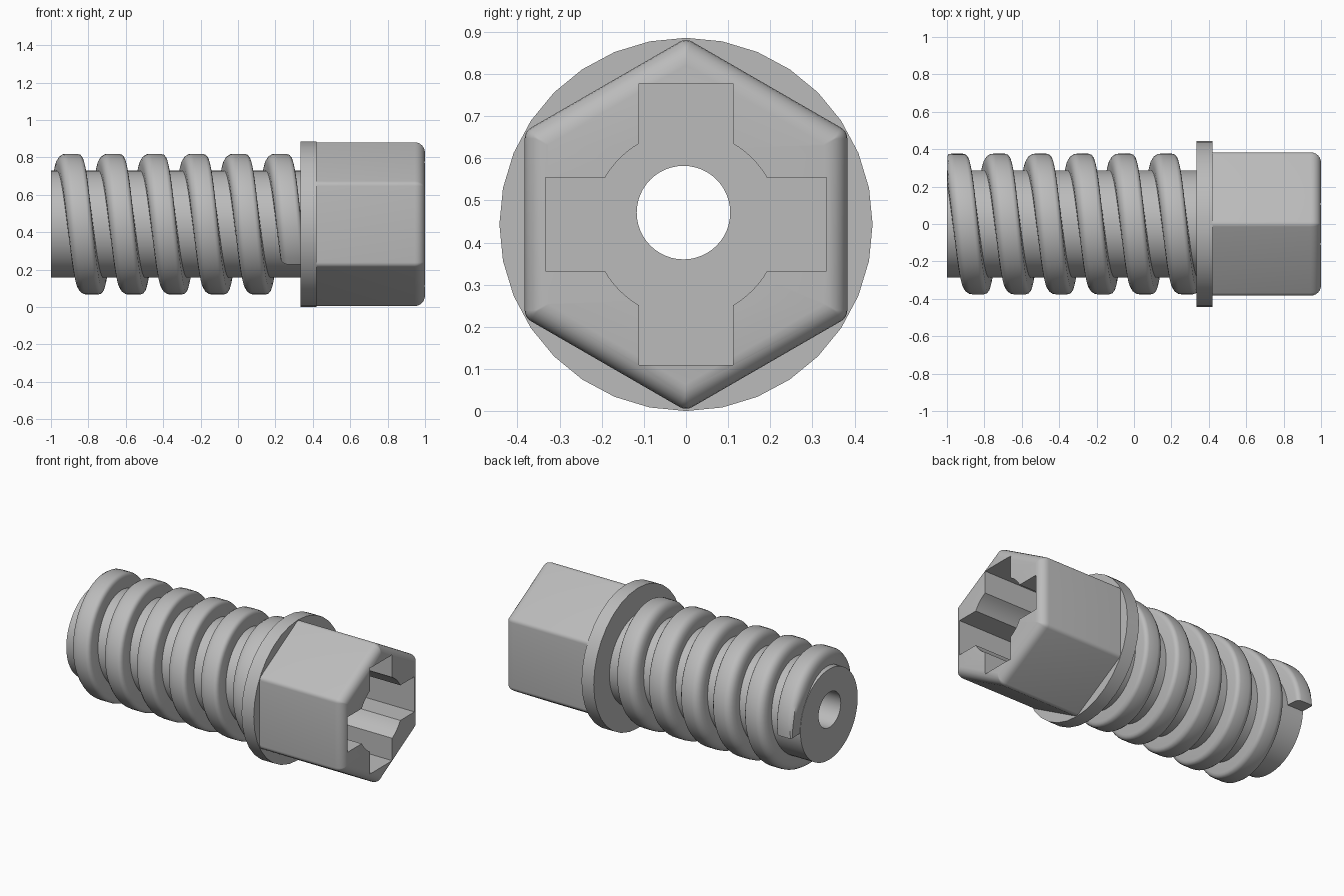
import bpy, bmesh, math
from mathutils import Vector

default = bpy.data.objects.get("Cube")
if default:
    bpy.data.objects.remove(default, do_unlink=True)

AXIS_Z = 0.443

grey = bpy.data.materials.new("plain_grey")
grey.use_nodes = True
colour = (0.5, 0.5, 0.5, 1)
grey.diffuse_color = colour
grey.node_tree.nodes["Principled BSDF"].inputs["Base Color"].default_value = colour


def loft(name, rings, smooth_angle=30):
    """Skin a list of equal point rings and cap both ends."""
    bm = bmesh.new()
    loops = [[bm.verts.new(p) for p in ring] for ring in rings]
    n = len(loops[0])
    for a, b in zip(loops, loops[1:]):
        for i in range(n):
            j = (i + 1) % n
            bm.faces.new((a[i], a[j], b[j], b[i]))
    bm.faces.new(loops[0])
    bm.faces.new(loops[-1])
    bmesh.ops.recalc_face_normals(bm, faces=bm.faces)
    mesh = bpy.data.meshes.new(name)
    bm.to_mesh(mesh)
    bm.free()
    mesh.materials.append(grey)
    obj = bpy.data.objects.new(name, mesh)
    bpy.context.collection.objects.link(obj)
    shade(obj, smooth_angle)
    return obj


def shade(obj, angle=30):
    bpy.ops.object.select_all(action='DESELECT')
    obj.select_set(True)
    bpy.context.view_layer.objects.active = obj
    bpy.ops.object.shade_smooth_by_angle(angle=math.radians(angle))


def place(x, outline):
    return [Vector((x, y, z + AXIS_Z)) for y, z in outline]


def circle(radius, count, cy=0, cz=0):
    steps = [math.tau * i / count for i in range(count)]
    return [(cy + radius * math.cos(t), cz + radius * math.sin(t)) for t in steps]


def hexagon(apothem, corner):
    """Hexagon with a point at the top and rounded corners."""
    pts = []
    reach = (apothem - corner) / math.cos(math.pi / 6)
    for k in range(6):
        mid = math.pi / 6 + k * math.pi / 3
        for s in range(5):
            t = mid + math.radians(-30 + 15 * s)
            pts.append((reach * math.cos(mid) + corner * math.cos(t),
                        reach * math.sin(mid) + corner * math.sin(t)))
    return pts


def cross(half_width, reach, radius):
    """Four square arms joined by arcs of a central circle."""
    pts = []
    a0 = math.asin(half_width / radius)
    for k in range(4):
        c, s = math.cos(k * math.pi / 2), math.sin(k * math.pi / 2)
        arm = [(reach, -half_width), (reach, half_width)]
        for i in range(7):
            t = a0 + (math.pi / 2 - 2 * a0) * i / 6
            arm.append((radius * math.cos(t), radius * math.sin(t)))
        pts += [(y * c - z * s, y * s + z * c) for y, z in arm]
    return pts


def cut(obj, cutter):
    mod = obj.modifiers.new("cut", 'BOOLEAN')
    mod.operation = 'DIFFERENCE'
    mod.solver = 'EXACT'
    mod.object = cutter
    bpy.ops.object.select_all(action='DESELECT')
    obj.select_set(True)
    bpy.context.view_layer.objects.active = obj
    bpy.ops.object.modifier_apply(modifier=mod.name)
    shade(obj)


# Threaded shank core and round collar
shank = loft("shank_core", [place(x, circle(0.286, 64)) for x in (-1, 0.36)])
collar = loft("collar", [place(x, circle(0.443, 32)) for x in (0.335, 0.42)])

# Hexagonal head with a rounded outer rim
FILLET = 0.055
rings = [place(0.415, hexagon(0.383, 0.03))]
for i in range(7):
    t = math.pi / 2 * i / 6
    inset = FILLET * (1 - math.cos(t))
    x = 1 - FILLET + FILLET * math.sin(t)
    rings.append(place(x, hexagon(0.383 - inset, max(0.03 - inset, 0.004))))
head = loft("hex_head", rings)

# Helical thread: offset along the axis and radius of its cross-section
profile = [(-0.07, 0.26), (-0.068, 0.32), (-0.063, 0.345), (-0.052, 0.363),
           (-0.035, 0.374), (-0.02, 0.376), (0.042, 0.376), (0.055, 0.372),
           (0.063, 0.362), (0.066, 0.35), (0.07, 0.26)]
PITCH = 0.2235
START, END, STEP = -92, 5 * 360 + 125, 6
count = round((END - START) / STEP)
rings = []
for i in range(count + 1):
    turn = math.radians(START + (END - START) * i / count)
    centre = -0.9 + PITCH * turn / math.tau
    rings.append([Vector((max(centre + dx, -0.998), -r * math.sin(turn),
                          AXIS_Z + r * math.cos(turn))) for dx, r in profile])
loft("thread", rings, 35)

# Cross socket in the head and bore through the whole length
socket = loft("socket_cutter", [place(x, cross(0.111, 0.334, 0.222)) for x in (0.45, 1.1)])
bore = loft("bore_cutter", [place(x, circle(0.111, 48, -0.006, 0.028)) for x in (-1.1, 1.1)])
cut(head, socket)
for part in (shank, collar, head):
    cut(part, bore)
for cutter in (socket, bore):
    bpy.data.objects.remove(cutter, do_unlink=True)
